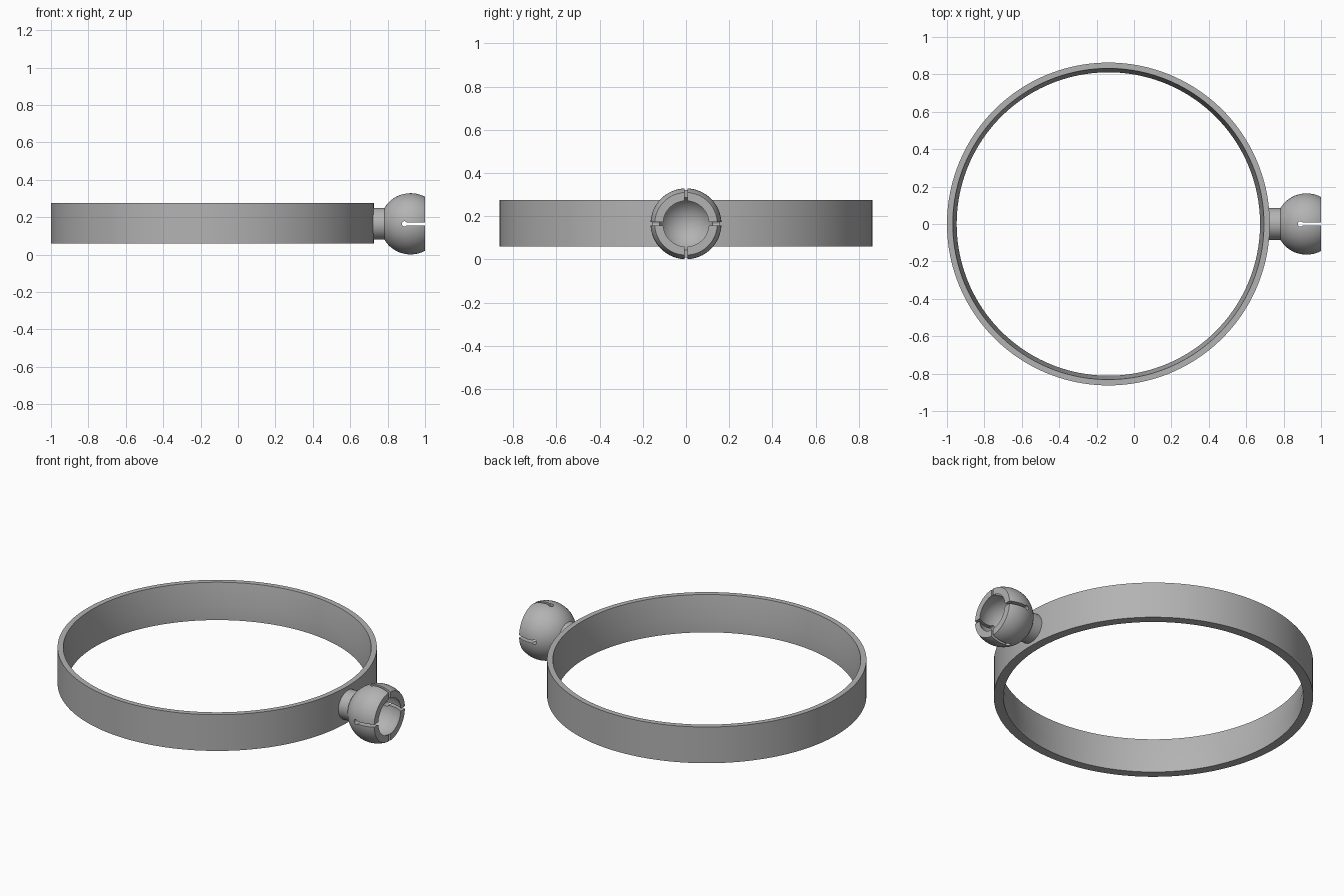
import bpy
import bmesh
from math import asin, cos, pi, sin, sqrt, tau
from mathutils import Matrix, Vector

if "Cube" in bpy.data.objects:
    bpy.data.objects.remove(bpy.data.objects["Cube"])

GREY = (0.45, 0.45, 0.45, 1)
grey = bpy.data.materials.new("plain grey")
grey.use_nodes = True
grey.diffuse_color = GREY
grey.node_tree.nodes["Principled BSDF"].inputs["Base Color"].default_value = GREY


def add_object(name, bm):
    bmesh.ops.recalc_face_normals(bm, faces=bm.faces)
    mesh = bpy.data.meshes.new(name)
    bm.to_mesh(mesh)
    bm.free()
    mesh.materials.append(grey)
    obj = bpy.data.objects.new(name, mesh)
    bpy.context.collection.objects.link(obj)
    return obj


def lathe(name, points, centre, axis, steps, closed):
    """Spin a profile a full turn about an axis through centre."""
    bm = bmesh.new()
    verts = [bm.verts.new(p) for p in points]
    edges = [bm.edges.new(pair) for pair in zip(verts, verts[1:])]
    if closed:
        edges.append(bm.edges.new((verts[-1], verts[0])))
    bmesh.ops.spin(bm, geom=verts + edges, cent=centre, axis=axis,
                   angle=tau, steps=steps)
    bmesh.ops.remove_doubles(bm, verts=bm.verts, dist=1e-5)
    return add_object(name, bm)


def smooth(obj):
    bpy.ops.object.select_all(action="DESELECT")
    obj.select_set(True)
    bpy.context.view_layer.objects.active = obj
    bpy.ops.object.shade_smooth_by_angle(angle=pi / 6)


# Band: outer wall straight, inner wall flared above a crease
RING_X, RING_R, LOW, HIGH, CREASE = -0.137, 0.863, 0.059, 0.275, 0.141
section = [(RING_R, LOW), (RING_R, HIGH), (0.832, HIGH), (0.811, CREASE), (0.811, LOW)]
band = lathe("ring_band", [(RING_X + r, 0, z) for r, z in section],
             (RING_X, 0, 0), (0, 0, 1), 160, True)

# Socket: neck, ball shell cut flat at the mouth, and hollow inside
BALL_X, BALL_Z, BALL_R, HOLLOW_R, MOUTH, NECK_R = 0.923, 0.165, 0.164, 0.131, 1.0, 0.085


def arc(radius, start, end, count):
    angles = [start + (end - start) * i / count for i in range(count + 1)]
    return [(BALL_X + radius * cos(a), radius * sin(a)) for a in angles]


depth = MOUTH - BALL_X
outline = [(0.7, 0), (0.7, NECK_R)]
outline += arc(BALL_R, pi - asin(NECK_R / BALL_R),
               asin(sqrt(BALL_R ** 2 - depth ** 2) / BALL_R), 24)
outline += arc(HOLLOW_R, asin(sqrt(HOLLOW_R ** 2 - depth ** 2) / HOLLOW_R), pi, 24)
socket = lathe("ball_socket", [(x, 0, BALL_Z + r) for x, r in outline],
               (0, 0, BALL_Z), (1, 0, 0), 64, False)

# Four slots with round ends, cut by two crossing slabs and two pins
SLOT_X, SLOT_W, REACH = 0.89, 0.016, 0.5
cutters = []
for turn in (0, pi / 2):
    rot = Matrix.Rotation(turn, 4, "X")
    slab = bmesh.new()
    place = Matrix.Translation((SLOT_X + 0.1, 0, BALL_Z)) @ rot
    bmesh.ops.create_cube(slab, size=1, matrix=place @ Matrix.Diagonal((0.2, SLOT_W, REACH, 1)))
    cutters.append(add_object("slot_cutter", slab))
    pin = bmesh.new()
    place = Matrix.Translation((SLOT_X, 0, BALL_Z)) @ rot
    bmesh.ops.create_cone(pin, cap_ends=True, segments=20, radius1=0.014,
                          radius2=0.014, depth=REACH, matrix=place)
    cutters.append(add_object("slot_end_cutter", pin))

bpy.context.view_layer.objects.active = socket
for cutter in cutters:
    cutter.hide_render = True
    mod = socket.modifiers.new("slot", "BOOLEAN")
    mod.operation = "DIFFERENCE"
    mod.solver = "EXACT"
    mod.object = cutter
    bpy.ops.object.modifier_apply(modifier=mod.name)
for cutter in cutters:
    bpy.data.objects.remove(cutter)

for part in (band, socket):
    smooth(part)
